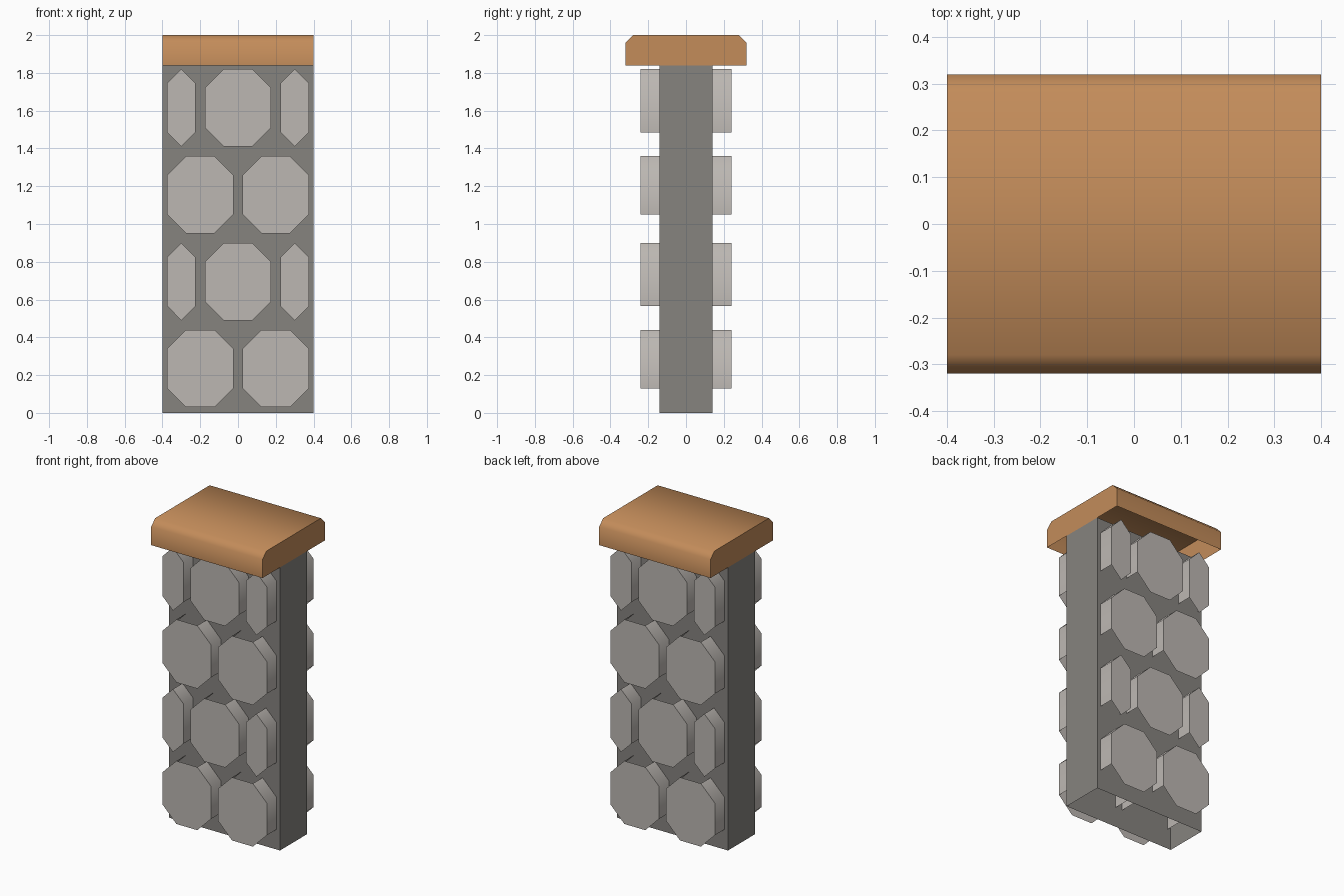
import bpy, math

if "Cube" in bpy.data.objects:
    bpy.data.objects.remove(bpy.data.objects["Cube"])


def material(name, rgb):
    def lin(c):
        c /= 255
        return c / 12.92 if c <= 0.04045 else ((c + 0.055) / 1.055) ** 2.4
    m = bpy.data.materials.new(name)
    m.diffuse_color = (*[lin(c) for c in rgb], 1)
    m.use_nodes = True
    m.node_tree.nodes["Principled BSDF"].inputs["Base Color"].default_value = m.diffuse_color
    return m


mortar = material("dark_stone", (134, 131, 127))
stone = material("light_stone", (188, 183, 178))
clay = material("tan_coping", (195, 140, 90))


def build(name, verts, faces, mat, smooth=False):
    me = bpy.data.meshes.new(name)
    me.from_pydata(verts, [], faces)
    me.materials.append(mat)
    ob = bpy.data.objects.new(name, me)
    bpy.context.collection.objects.link(ob)
    if smooth:
        bpy.ops.object.select_all(action='DESELECT')
        ob.select_set(True)
        bpy.context.view_layer.objects.active = ob
        bpy.ops.object.shade_smooth_by_angle(angle=math.radians(60))
    return ob


# Core: four walls, open at top and bottom
ring = [(-.4, -.14), (.4, -.14), (.4, .14), (-.4, .14)]
build("wall_core", [(x, y, z) for z in (0, 1.84) for x, y in ring],
      [(i, (i + 1) % 4, (i + 1) % 4 + 4, i + 4) for i in range(4)], mortar)

# Coping: chamfered profile along x, open underneath
prof = [(-.32, 1.84), (.32, 1.84), (.32, 1.96), (.28, 2), (-.28, 2), (-.32, 1.96)]
n = len(prof)
build("coping", [(x, y, z) for x in (-.4, .4) for y, z in prof],
      [tuple(range(n))[::-1], tuple(range(n, 2 * n))] +
      [(i, (i + 1) % n, (i + 1) % n + n, i + n) for i in range(1, n)], clay, True)


def facing_stone(name, cx, z0, z1, half, chamfer_x, chamfer_z):
    """Stone running through the wall; flat tops and undersides are left open."""
    outline = [(cx + half - chamfer_x, z0), (cx + half, z0 + chamfer_z),
               (cx + half, z1 - chamfer_z), (cx + half - chamfer_x, z1)]
    left = [(2 * cx - x, z) for x, z in reversed(outline)]
    if half - chamfer_x < 1e-4:          # narrow stones come to a point
        left = left[1:-1]
    outline += left
    k = len(outline)
    verts = [(x, y, z) for y in (-.24, .24) for x, z in outline]
    faces = [tuple(range(k)), tuple(range(k, 2 * k))[::-1]]
    mid = (z0 + z1) / 2
    for i in range(k):
        j = (i + 1) % k
        (xa, za), (xb, zb) = outline[i], outline[j]
        side = abs(xa - xb) < 1e-4
        upper = (za + zb) / 2 > mid and abs(za - zb) > 1e-4
        if side or upper:
            faces.append((i, i + k, j + k, j))
    build(name, verts, faces, stone, True)


# Alternating rows: two wide stones, then a wide one between two narrow ones
rows = [(.03, .44), (.49, .90), (.95, 1.36), (1.41, 1.82)]
for r, (z0, z1) in enumerate(rows):
    if r % 2 == 0:
        for s, label in ((-1, "left"), (1, "right")):
            facing_stone(f"stone_row{r + 1}_{label}", s * .2, z0, z1, .175, .1, .1)
    else:
        facing_stone(f"stone_row{r + 1}_middle", 0, z0, z1, .175, .1, .1)
        for s, label in ((-1, "left"), (1, "right")):
            facing_stone(f"stone_row{r + 1}_{label}", s * .3, z0, z1, .075, .075, .075)
